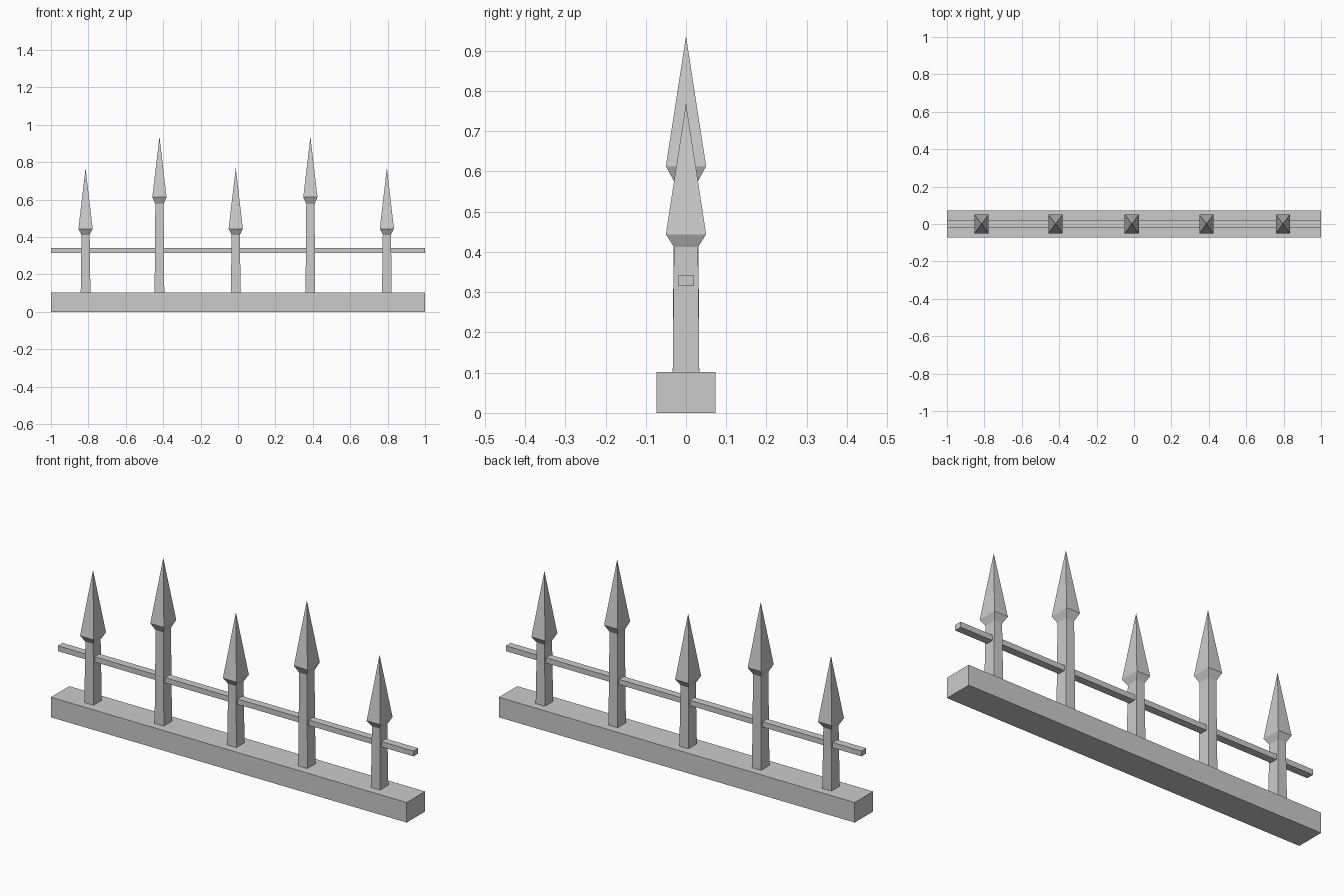
import bpy
import bmesh

if "Cube" in bpy.data.objects:
    bpy.data.objects.remove(bpy.data.objects["Cube"], do_unlink=True)

# Single grey metal colour
GREY = (0.6, 0.6, 0.6, 1.0)
metal = bpy.data.materials.new("light_grey")
metal.use_nodes = True
metal.diffuse_color = GREY
metal.node_tree.nodes["Principled BSDF"].inputs["Base Color"].default_value = GREY


def add_object(name, bm, location):
    bmesh.ops.recalc_face_normals(bm, faces=bm.faces)
    mesh = bpy.data.meshes.new(name)
    bm.to_mesh(mesh)
    bm.free()
    mesh.materials.append(metal)
    obj = bpy.data.objects.new(name, mesh)
    obj.location = location
    bpy.context.collection.objects.link(obj)


def add_box(name, size, z):
    bm = bmesh.new()
    bmesh.ops.create_cube(bm, size=1)
    bmesh.ops.scale(bm, vec=size, verts=bm.verts)
    add_object(name, bm, (0, 0, z))


def add_spike(name, x, base, neck, shoulder, tip):
    """Loft rectangular sections up the shaft and close them in a point."""
    bm = bmesh.new()
    sections = [(0.026, 0.033, base), (0.022, 0.030, neck), (0.038, 0.05, shoulder)]
    rings = []
    for hx, hy, z in sections:
        corners = [(-hx, -hy), (hx, -hy), (hx, hy), (-hx, hy)]
        rings.append([bm.verts.new((cx, cy, z)) for cx, cy in corners])
    apex = bm.verts.new((0, 0, tip))
    bm.faces.new(rings[0])
    for i in range(4):
        j = (i + 1) % 4
        for low, high in zip(rings, rings[1:]):
            bm.faces.new((low[i], low[j], high[j], high[i]))
        bm.faces.new((rings[-1][i], rings[-1][j], apex))
    add_object(name, bm, (x, 0, 0))


# Plinth and the rail through the spikes
add_box("base_plinth", (2, 0.147, 0.102), 0.051)
add_box("cross_rail", (2, 0.038, 0.027), 0.329)

# Alternating short and tall spikes
SHORT = (0.1, 0.412, 0.444, 0.77)
TALL = (0.1, 0.576, 0.613, 0.937)
for n, x in enumerate((-0.815, -0.42, -0.012, 0.387, 0.796)):
    kind, heights = ("tall", TALL) if n % 2 else ("short", SHORT)
    add_spike(f"{kind}_spike_{n + 1}", x, *heights)
